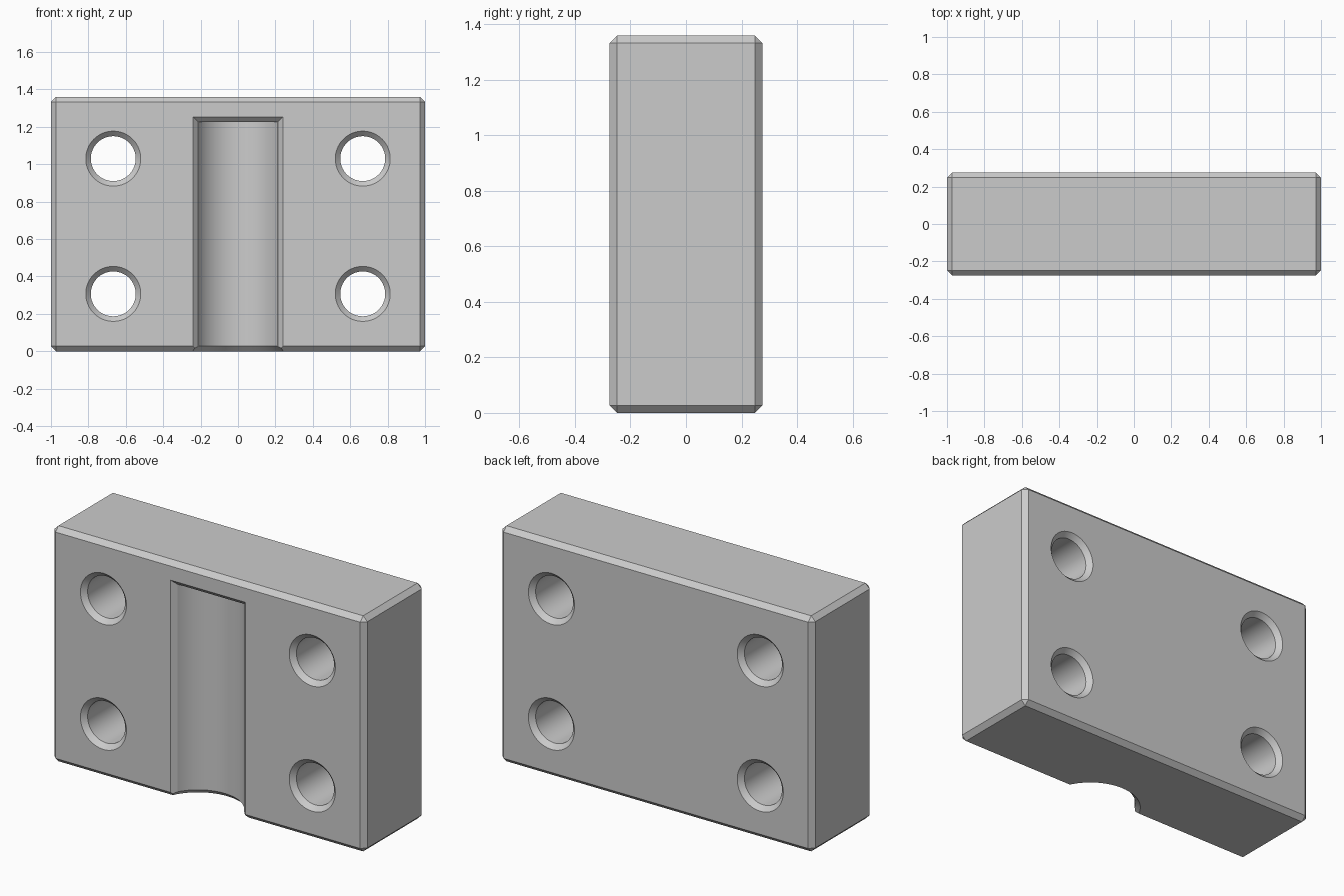
import bpy, bmesh, math
from mathutils import Matrix

if "Cube" in bpy.data.objects:
    bpy.data.objects.remove(bpy.data.objects["Cube"])

W, D, H, C = 2.0, 0.55, 1.36, 0.027   # block size and chamfer width

grey = bpy.data.materials.new("light grey")
grey.diffuse_color = (0.6, 0.6, 0.6, 1)
grey.use_nodes = True
grey.node_tree.nodes["Principled BSDF"].inputs["Base Color"].default_value = grey.diffuse_color


def make(name, bm):
    bmesh.ops.recalc_face_normals(bm, faces=bm.faces)
    mesh = bpy.data.meshes.new(name)
    bm.to_mesh(mesh)
    bm.free()
    mesh.materials.append(grey)
    ob = bpy.data.objects.new(name, mesh)
    bpy.context.collection.objects.link(ob)
    return ob


def turned(name, profile, matrix, n=64):
    """Closed solid turned around local z from (radius, height) pairs."""
    bm = bmesh.new()
    rings = [[bm.verts.new((r * math.cos(math.tau * i / n),
                            r * math.sin(math.tau * i / n), z))
              for i in range(n)] for r, z in profile]
    for a, b in zip(rings, rings[1:]):
        for i in range(n):
            j = (i + 1) % n
            bm.faces.new((a[i], a[j], b[j], b[i]))
    bm.faces.new(rings[0])
    bm.faces.new(rings[-1])
    bm.transform(matrix)
    return make(name, bm)


# Chamfered block
bm = bmesh.new()
bmesh.ops.create_cube(bm, size=1, matrix=Matrix.Translation((0, 0, H / 2))
                      @ Matrix.Diagonal((W, D, H, 1)))
bmesh.ops.bevel(bm, geom=bm.edges[:], offset=C, segments=1, affect='EDGES')
block = make("block", bm)

cutters = []
E = 0.05                               # overshoot past the block surface

# Countersunk through holes
r, y = 0.12, D / 2
hole = [(r + C + E, -y - E), (r, -y + C), (r, y - C), (r + C + E, y + E)]
for x in (-0.667, 0.667):
    for z in (0.307, 1.03):
        cutters.append(turned("hole_cutter", hole,
                              Matrix.Translation((x, 0, z)) @ Matrix.Rotation(math.pi / 2, 4, 'X')))

# Round groove, flared at the bottom edge
R, top = 0.242, 1.225
cutters.append(turned("groove_cutter", [(R + C + E, -E), (R, C), (R, top)],
                      Matrix.Translation((0, -D / 2 - 0.09, 0)), 128))

# Chamfer around the groove opening
bm = bmesh.new()
for grow, yy in ((C + E, -D / 2 - E), (0, -D / 2 + C)):
    for x in (-0.213 - grow, 0.213 + grow):
        for z in (-0.2, top + grow):
            bm.verts.new((x, yy, z))
bmesh.ops.convex_hull(bm, input=bm.verts)
cutters.append(make("groove_chamfer_cutter", bm))

# Cut the block
bpy.context.view_layer.objects.active = block
block.select_set(True)
for cutter in cutters:
    mod = block.modifiers.new("cut", 'BOOLEAN')
    mod.operation = 'DIFFERENCE'
    mod.solver = 'EXACT'
    mod.object = cutter
    bpy.ops.object.modifier_apply(modifier=mod.name)
for cutter in cutters:
    bpy.data.objects.remove(cutter, do_unlink=True)

bpy.ops.object.shade_smooth_by_angle(angle=math.radians(20))
